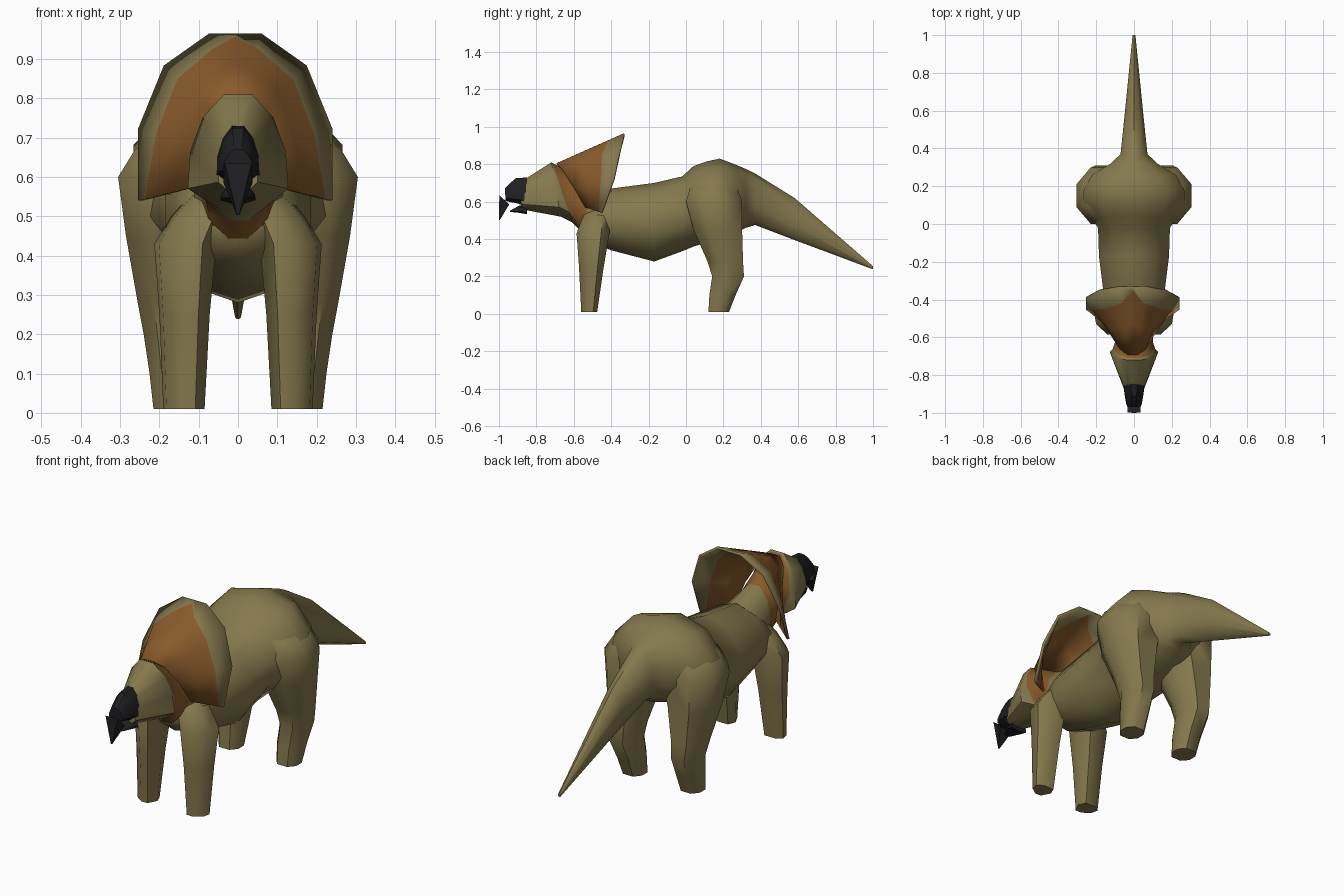
import bpy, bmesh, math
from mathutils import Vector


def material(name, rgb):
    m = bpy.data.materials.new(name)
    m.diffuse_color = (*rgb, 1)
    return m


MATS = [material("olive hide", (0.235, 0.19, 0.075)),
        material("rust orange", (0.25, 0.105, 0.025)),
        material("beak black", (0.014, 0.014, 0.016))]


def loft(name, rings, mats=None, caps=True, closed=True, smooth=50):
    """Skin a list of point rings; mats gives one material index per band."""
    bm = bmesh.new()
    vs = [[bm.verts.new(p) for p in r] for r in rings]
    n = len(rings[0])
    for i in range(len(rings) - 1):
        for j in range(n if closed else n - 1):
            k = (j + 1) % n
            f = bm.faces.new((vs[i][j], vs[i][k], vs[i + 1][k], vs[i + 1][j]))
            f.material_index = mats[i] if mats else 0
    if caps:
        for r, m in ((vs[0], 0), (vs[-1], -1)):
            bm.faces.new(r).material_index = mats[m] if mats else 0
    bmesh.ops.recalc_face_normals(bm, faces=bm.faces)
    me = bpy.data.meshes.new(name)
    bm.to_mesh(me)
    bm.free()
    for m in MATS:
        me.materials.append(m)
    ob = bpy.data.objects.new(name, me)
    bpy.context.collection.objects.link(ob)
    bpy.ops.object.select_all(action='DESELECT')
    ob.select_set(True)
    bpy.context.view_layer.objects.active = ob
    bpy.ops.object.shade_smooth_by_angle(angle=math.radians(smooth))
    return ob


def both(half):
    return half + [(-u, v) for u, v in reversed(half)]


# Unit cross-sections
ROUND = [(math.sin(2 * math.pi * i / 10), math.cos(2 * math.pi * i / 10)) for i in range(10)]
HEAD = both([(0.28, 1), (0.7, 0.6), (0.95, 0), (1, -0.65), (0.4, -1)])
NECK = both([(0.28, 1), (0.75, 0.6), (1, 0), (0.75, -0.65), (0.25, -1)])
HIND = [(1, 0.4), (0.5, 1), (-0.5, 1), (-1, 0.4), (-1, -0.4), (-0.5, -1), (0.5, -1), (1, -0.4)]
FORE = [(1, 0.5), (0.4, 1), (-0.7, 1), (-1, 0.1), (-0.55, -1), (0.1, -1), (0.85, -0.35)]


def slanted(top, bot, hw, shape):
    """Cross-section between a top and a bottom (y, z) point."""
    t, b = Vector((0, *top)), Vector((0, *bot))
    return [(t + b) / 2 + (t - b) / 2 * v + Vector((u * hw, 0, 0)) for u, v in shape]


def leg(name, shape, rows):
    """Mirrored pair of legs from rows of (z, x0, x1, y0, y1)."""
    for side, s in (("left", 1), ("right", -1)):
        loft(f"{name}_{side}", [[(s * ((a + b) / 2 + (b - a) / 2 * u), (c + d) / 2 + (d - c) / 2 * v, z)
                                 for u, v in shape] for z, a, b, c, d in rows])


# Body and tail: (y, top, bottom, half width)
body = [(-0.56, 0.52, 0.44, 0.06), (-0.50, 0.60, 0.38, 0.14), (-0.40, 0.67, 0.34, 0.165),
        (-0.17, 0.70, 0.28, 0.195), (-0.02, 0.735, 0.335, 0.20), (0.04, 0.79, 0.36, 0.245),
        (0.11, 0.815, 0.38, 0.28), (0.18, 0.83, 0.40, 0.28), (0.26, 0.80, 0.43, 0.235),
        (0.32, 0.775, 0.46, 0.13), (0.37, 0.75, 0.475, 0.075),
        (0.58, 0.62, 0.395, 0.052), (1.0, 0.255, 0.238, 0.008)]
loft("body_and_tail", [slanted((y, t), (y, b), w, ROUND) for y, t, b, w in body])

# Legs
leg("hind_leg", HIND, [
    (0.01, 0.105, 0.215, 0.12, 0.23), (0.10, 0.10, 0.225, 0.125, 0.265),
    (0.20, 0.10, 0.24, 0.14, 0.31), (0.28, 0.09, 0.255, 0.115, 0.305),
    (0.45, 0.05, 0.285, 0.04, 0.30), (0.60, 0.0, 0.305, 0.0, 0.30),
    (0.67, 0.0, 0.262, 0.02, 0.275), (0.74, 0.0, 0.17, 0.06, 0.25)])
leg("front_leg", FORE, [
    (0.01, 0.085, 0.19, -0.56, -0.475), (0.25, 0.072, 0.20, -0.572, -0.44),
    (0.43, 0.055, 0.213, -0.585, -0.41), (0.50, 0.03, 0.17, -0.56, -0.41),
    (0.58, 0.0, 0.10, -0.52, -0.40)])

# Head and neck, with an orange collar
head = [((-0.87, 0.715), (-0.885, 0.56), 0.05, HEAD), ((-0.72, 0.81), (-0.67, 0.52), 0.128, HEAD),
        ((-0.71, 0.805), (-0.61, 0.49), 0.112, NECK), ((-0.68, 0.79), (-0.57, 0.45), 0.10, NECK),
        ((-0.54, 0.71), (-0.52, 0.42), 0.10, NECK), ((-0.40, 0.66), (-0.45, 0.37), 0.14, NECK)]
loft("head_and_neck", [slanted(*r) for r in head], [0, 0, 1, 1, 0])

# Beak: snout cover, hooked tip and lower jaw
loft("upper_beak", [slanted(*r, HEAD) for r in (
    ((-0.845, 0.73), (-0.86, 0.575), 0.056), ((-0.91, 0.725), (-0.90, 0.59), 0.05),
    ((-0.945, 0.695), (-0.95, 0.60), 0.042), ((-0.968, 0.67), (-0.965, 0.605), 0.037))],
     [2, 2, 2], smooth=30)
loft("beak_hook", [[(-0.037, -0.945, 0.585), (0.037, -0.945, 0.585), (0.034, -0.998, 0.635), (-0.034, -0.998, 0.635)],
                   [(-0.003, -0.995, 0.503), (0.003, -0.995, 0.503), (0.003, -1.0, 0.503), (-0.003, -1.0, 0.503)]],
     [2], smooth=30)
loft("lower_beak", [slanted(*r, HEAD) for r in (
    ((-0.85, 0.58), (-0.85, 0.533), 0.045), ((-0.89, 0.58), (-0.89, 0.54), 0.04),
    ((-0.94, 0.552), (-0.94, 0.545), 0.015))], [2, 2], smooth=30)

# Frill: flared shell, orange with an olive border that narrows at the crown
rim = [(0.243, -0.45, 0.54), (0.243, -0.385, 0.72), (0.178, -0.35, 0.88), (0.065, -0.33, 0.96), (0, -0.33, 0.96)]
root = [(0.12, -0.535, 0.57), (0.10, -0.60, 0.68), (0.065, -0.66, 0.77), (0.025, -0.69, 0.80), (0, -0.69, 0.80)]
border = [0.85, 0.68, 0.69, 0.76, 0.95]
mirror = lambda pts: [Vector(p) for p in pts] + [Vector((-x, y, z)) for x, y, z in reversed(pts[:-1])]
rim, root, border = mirror(rim), mirror(root), border + border[-2::-1]
frill = loft("neck_frill", [[a.lerp(b, f(t)) for a, b, t in zip(root, rim, border)]
                            for f in (lambda t: 0, lambda t: t / 2, lambda t: t, lambda t: 1)],
             [1, 1, 0], caps=False, closed=False)
frill.location.x = -0.007
shell = frill.modifiers.new("thickness", 'SOLIDIFY')
shell.thickness = 0.012
shell.offset = 0
